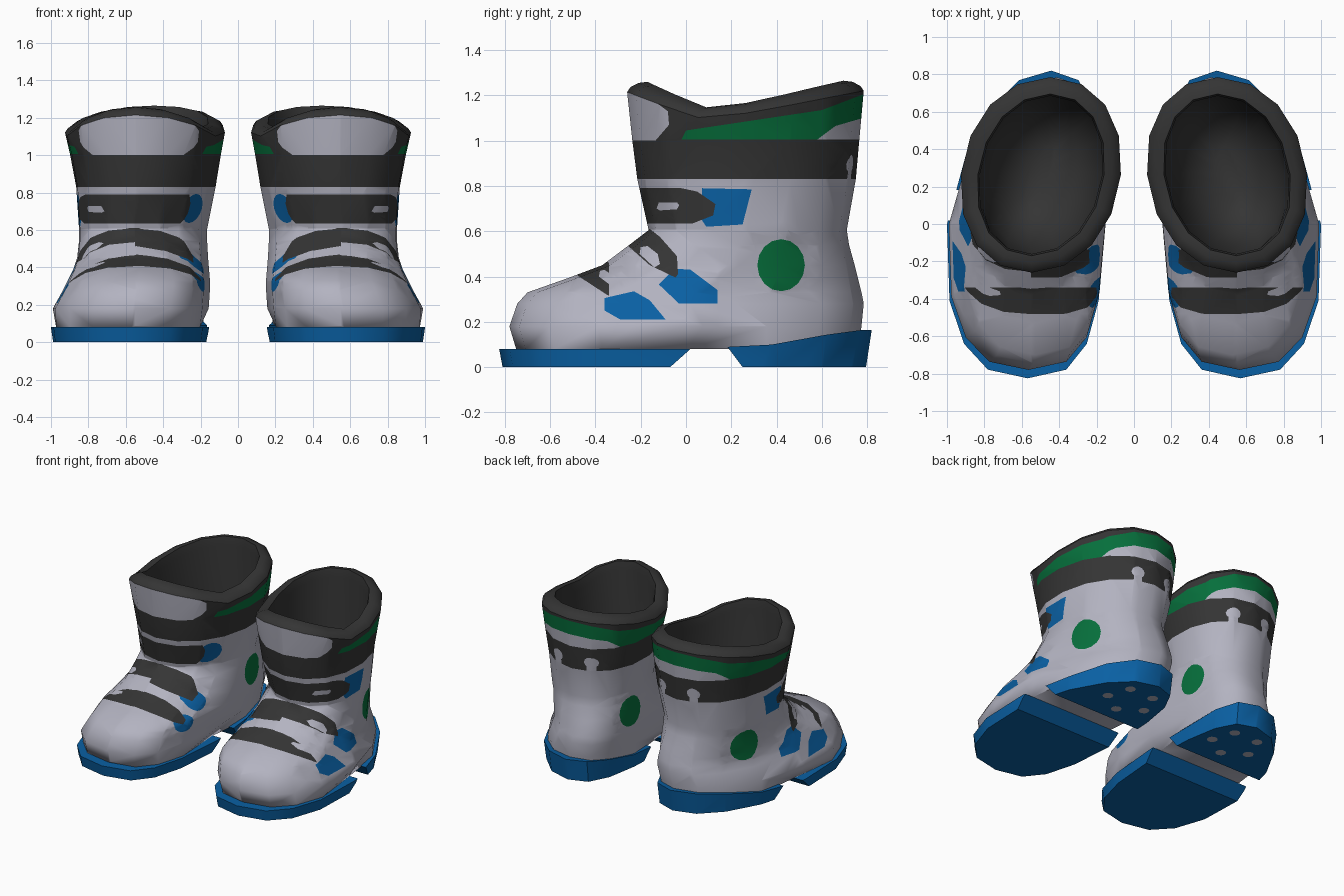
import bpy, bmesh, math
from mathutils import Vector

if "Cube" in bpy.data.objects:
    bpy.data.objects.remove(bpy.data.objects["Cube"])

SIDES = 16
LIGHT, DARK, BLUE, GREEN = range(4)
MATS = []
for mat_name, col in (("light_grey", (0.45, 0.45, 0.53)), ("charcoal", (0.035, 0.035, 0.035)),
                      ("blue", (0.003, 0.118, 0.37)), ("green", (0.002, 0.16, 0.045))):
    m = bpy.data.materials.new(mat_name)
    m.diffuse_color = (*col, 1)
    m.use_nodes = True
    m.node_tree.nodes["Principled BSDF"].inputs["Base Color"].default_value = m.diffuse_color
    MATS.append(m)


def ring(yf, yb, xi, xo, bend=0.0, inset=0.0):
    """Plan outline of the boot: rounded oval, bent like a foot and narrower at the heel."""
    cx, cy, hx, hy = (xi + xo) / 2, (yf + yb) / 2, (xo - xi) / 2 - inset, (yb - yf) / 2 - inset
    pts = []
    for i in range(SIDES):
        a = 2 * math.pi * i / SIDES
        e = 2 / (2.1 + (7.5 if math.sin(a) < 0 else 4.5) * bend)
        c, s = [math.copysign(abs(v) ** e, v) if abs(v) > 1e-6 else 0 for v in (math.cos(a), math.sin(a))]
        shift = bend * s * s * (0.7 if s < 0 else 1)
        pts.append((cx + hx * c * (1 - 2.3 * bend * max(0, s)) - shift - 0.05 * s, cy + hy * s))
    return pts


def loft(rings, cap_start=False, cap_end=False):
    bm = bmesh.new()
    loops = [[bm.verts.new(p) for p in r] for r in rings]
    for a, b in zip(loops, loops[1:]):
        for i in range(SIDES):
            j = (i + 1) % SIDES
            bm.faces.new((a[i], a[j], b[j], b[i]))
    if cap_start:
        bm.faces.new(loops[0][::-1])
    if cap_end:
        bm.faces.new(loops[-1])
    return bm


def cut(bm, faces, co, no, **kw):
    geom = set(faces)
    for f in faces:
        geom.update(f.verts)
        geom.update(f.edges)
    bmesh.ops.bisect_plane(bm, geom=list(geom), dist=1e-4, plane_co=co, plane_no=no, **kw)


def paint(bm, poly, mat, keep=lambda f: True, axes=(1, 2)):
    """Cut a convex outline into the surface along one axis and colour what lies inside."""
    u, v = axes
    area = sum(p[0] * q[1] - q[0] * p[1] for p, q in zip(poly, poly[1:] + poly[:1]))
    if area < 0:
        poly = poly[::-1]
    lo = [min(p[k] for p in poly) for k in (0, 1)]
    hi = [max(p[k] for p in poly) for k in (0, 1)]

    def near(f):
        return keep(f) and all(min(w.co[a] for w in f.verts) < hi[k] and
                               max(w.co[a] for w in f.verts) > lo[k] for k, a in enumerate(axes))
    edges = list(zip(poly, poly[1:] + poly[:1]))
    for p, q in edges:
        co, no = Vector(), Vector()
        co[u], co[v] = p
        no[u], no[v] = q[1] - p[1], p[0] - q[0]
        cut(bm, [f for f in bm.faces if near(f)], co, no.normalized())
    for f in bm.faces:
        c = f.calc_center_median()
        if keep(f) and all((q[0] - p[0]) * (c[v] - p[1]) - (q[1] - p[1]) * (c[u] - p[0]) > 0
                           for p, q in edges):
            f.material_index = mat


def oval(cu, cv, ru, rv, n=16):
    return [(cu + ru * math.cos(2 * math.pi * i / n), cv + rv * math.sin(2 * math.pi * i / n)) for i in range(n)]


def finish(bm, name, angle, mat=None):
    """Make the object; the mirror gives the second boot."""
    if mat is not None:
        for f in bm.faces:
            f.material_index = mat
    me = bpy.data.meshes.new(name)
    bm.to_mesh(me)
    bm.free()
    for m in MATS:
        me.materials.append(m)
    ob = bpy.data.objects.new(name, me)
    bpy.context.collection.objects.link(ob)
    bpy.ops.object.select_all(action='DESELECT')
    ob.select_set(True)
    bpy.context.view_layer.objects.active = ob
    bpy.ops.object.shade_smooth_by_angle(angle=math.radians(angle))
    mod = ob.modifiers.new("other_boot", 'MIRROR')
    mod.use_mirror_merge = False


def top_z(y):
    """Height of the wavy boot opening along its length."""
    pts = [(-0.26, 1.215), (-0.16, 1.175), (0.06, 1.1), (0.3, 1.125), (0.6, 1.185), (0.785, 1.22)]
    for (a, za), (b, zb) in zip(pts, pts[1:]):
        if y <= b:
            return za + (zb - za) * max(0, (y - a) / (b - a))
    return pts[-1][1]


# Boot shell: horizontal sections from the sole to the opening
sections = [(0.08, -0.75, 0.76, 0.17, 0.985, 0.085), (0.18, -0.78, 0.775, 0.157, 0.99, 0.085),
            (0.28, -0.745, 0.785, 0.15, 0.935, 0.08), (0.33, -0.70, 0.775, 0.15, 0.91, 0.075),
            (0.39, -0.53, 0.76, 0.155, 0.88, 0.055), (0.45, -0.37, 0.745, 0.16, 0.86, 0.035),
            (0.54, -0.25, 0.72, 0.165, 0.85, 0.015), (0.605, -0.165, 0.71, 0.165, 0.85, 0),
            (0.83, -0.215, 0.75, 0.12, 0.865, 0), (1.0, -0.237, 0.765, 0.092, 0.897, 0)]
TOP = (-0.26, 0.785, 0.07, 0.925)
rim = [(x, y, top_z(y)) for x, y in ring(*TOP)]
body = [[(x, y, s[0]) for x, y in ring(*s[1:])] for s in sections]
body[0] = [(0.575 + (x - 0.575) * (0.86 if abs(y) < 0.2 else 1), y, z) for x, y, z in body[0]]  # arch
shell = loft(body + [rim], cap_start=True)
bmesh.ops.triangulate(shell, faces=shell.faces[:])
MID = 0.55
cut(shell, shell.faces[:], (MID, 0, 0), (1, 0, 0))


def outer(f):
    return f.calc_center_median().x > MID


def inner(f):
    return not outer(f)


def back(f):
    return f.calc_center_median().y > 0.4


# Collar: dark band, pale tongue at the front, green wedge, pale heel patch
paint(shell, [(-1, 0.83), (1, 0.83), (1, 2), (-1, 2)], DARK)
paint(shell, [(-0.4, 1.0), (-0.135, 1.0), (-0.075, 1.07), (-0.08, 1.13), (-0.16, 1.19), (-0.27, 1.23),
              (-0.4, 1.23)], LIGHT)
paint(shell, [(-0.02, 1.005), (0.6, 1.005), (0.6, 1.135), (0.0, 1.045)], GREEN)
paint(shell, [(0.6, 1.005), (0.85, 1.005), (0.85, 1.23), (0.6, 1.135)], GREEN)
paint(shell, [(0.58, 1.005), (0.66, 1.065), (0.85, 1.12), (0.85, 1.005)], LIGHT)
for x in (0.30, 0.57):  # knobs in the band at the back
    paint(shell, oval(x, 0.895, 0.047, 0.042, 12), LIGHT, back, (0, 2))
    paint(shell, [(x - 0.03, 0.83), (x + 0.03, 0.83), (x + 0.03, 0.88), (x - 0.03, 0.88)], LIGHT, back, (0, 2))

# Ankle discs
paint(shell, oval(0.42, 0.45, 0.105, 0.115), GREEN)

# Outer side: blue buckles, straps over them, slots in the straps
for poly, mat in (
        ([(0.07, 0.79), (0.29, 0.785), (0.25, 0.63), (0.09, 0.62), (0.07, 0.65)], BLUE),
        ([(-0.4, 0.635), (0.03, 0.635), (0.12, 0.67), (0.13, 0.72), (0.05, 0.775), (-0.02, 0.79), (-0.4, 0.79)], DARK),
        ([(-0.13, 0.70), (-0.115, 0.692), (-0.04, 0.697), (-0.03, 0.715), (-0.04, 0.728), (-0.12, 0.728)], LIGHT),
        ([(-0.05, 0.435), (0.02, 0.43), (0.14, 0.34), (0.14, 0.28), (-0.03, 0.28), (-0.12, 0.365)], BLUE),
        ([(-0.285, 0.61), (-0.285, 0.51), (-0.16, 0.45), (-0.07, 0.37), (-0.035, 0.41), (-0.04, 0.49), (-0.115, 0.575),
          (-0.16, 0.61)], DARK),
        ([(-0.205, 0.50), (-0.14, 0.44), (-0.115, 0.455), (-0.125, 0.50), (-0.17, 0.535), (-0.2, 0.53)], LIGHT),
        ([(-0.36, 0.305), (-0.23, 0.335), (-0.16, 0.295), (-0.09, 0.21), (-0.29, 0.21), (-0.36, 0.25)], BLUE),
        ([(-0.48, 0.50), (-0.48, 0.405), (-0.35, 0.32), (-0.27, 0.28), (-0.23, 0.32), (-0.25, 0.39), (-0.34, 0.46),
          (-0.34, 0.50)], DARK),
        ([(-0.385, 0.40), (-0.325, 0.355), (-0.305, 0.37), (-0.315, 0.40), (-0.36, 0.43), (-0.38, 0.425)], LIGHT)):
    paint(shell, poly, mat, outer)

# Inner side: round blue clasps and strap ends
for poly, mat in (
        (oval(0.0, 0.715, 0.08, 0.078), BLUE),
        ([(-0.4, 0.635), (-0.06, 0.635), (-0.03, 0.69), (-0.03, 0.74), (-0.06, 0.79), (-0.4, 0.79)], DARK),
        (oval(-0.19, 0.425, 0.08, 0.06), BLUE),
        ([(-0.285, 0.61), (-0.285, 0.49), (-0.21, 0.425), (-0.14, 0.455), (-0.115, 0.56), (-0.16, 0.61)], DARK),
        (oval(-0.365, 0.325, 0.085, 0.055), BLUE),
        ([(-0.48, 0.50), (-0.48, 0.395), (-0.44, 0.355), (-0.38, 0.325), (-0.31, 0.355), (-0.32, 0.43),
          (-0.34, 0.46), (-0.34, 0.50)], DARK)):
    paint(shell, poly, mat, inner)
finish(shell, "boot_shell", 75)

# Padded rim and lining
lips = [rim]
for inset, dz in ((0.015, 0.022), (0.05, 0.04), (0.09, 0.045), (0.10, -0.02)):
    lips.append([(x, y, p[2] + dz) for (x, y), p in zip(ring(*TOP, inset=inset), rim)])
for z, sec in ((0.83, sections[8]), (0.6, sections[7])):
    lips.append([(x, y, z) for x, y in ring(*sec[1:], inset=0.05)])
lips.append([(x, y, 0.38) for x, y in ring(*sections[7][1:], inset=0.14)])
lips.append([(x, y, 0.30) for x, y in ring(*sections[7][1:], inset=0.28)])
finish(loft(lips, cap_end=True), "rim_and_lining", 75, DARK)


# Soles: full foot outline, cut to the front part and the heel part
def sole(rise, co, no):
    low = [(x, y, 0) for x, y in ring(-0.81, 0.795, 0.165, 0.99, 0.085)]
    high = [(x, y, 0.08 + min(0.083, rise * max(0, y - 0.27))) for x, y in ring(-0.825, 0.82, 0.155, 1.0, 0.085)]
    bm = loft([low, high], True, True)
    cut(bm, bm.faces[:], co, no, clear_outer=True)
    bmesh.ops.holes_fill(bm, edges=[e for e in bm.edges if e.is_boundary], sides=0)
    bmesh.ops.recalc_face_normals(bm, faces=bm.faces[:])
    for f in bm.faces:
        f.material_index = BLUE
    return bm


finish(sole(0, (0.5, -0.07, 0), Vector((0, 0.08, -0.09)).normalized()), "front_sole", 40)
heel = sole(0.18, (0.5, 0.25, 0), Vector((0, -0.08, -0.06)).normalized())
for i in range(5):  # round studs under the heel
    a = 2 * math.pi * i / 5 - math.pi / 2
    paint(heel, oval(0.47 + 0.17 * math.cos(a), 0.52 + 0.15 * math.sin(a), 0.038, 0.038, 10), LIGHT,
          lambda f: f.normal.z < -0.8, (0, 1))
finish(heel, "heel_sole", 40)
